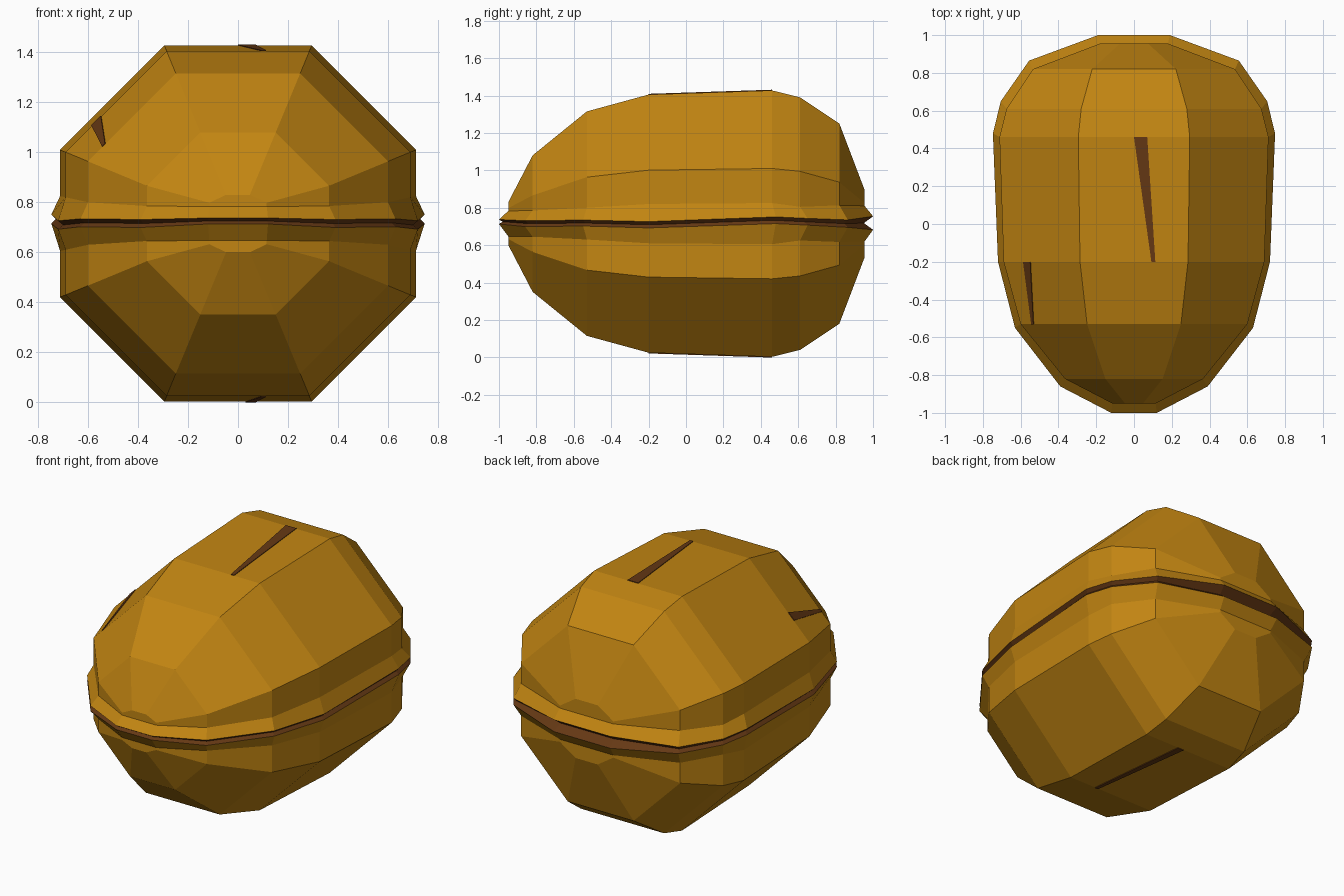
import bpy, bmesh
from mathutils import Vector

if "Cube" in bpy.data.objects:
    bpy.data.objects.remove(bpy.data.objects["Cube"])

def material(name, col):
    m = bpy.data.materials.new(name)
    m.diffuse_color = (*col, 1)
    m.use_nodes = True
    m.node_tree.nodes["Principled BSDF"].inputs["Base Color"].default_value = m.diffuse_color
    return m

SHELL = material("golden_brown_shell", (0.54, 0.235, 0.006))
DARK = material("dark_brown_crack", (0.13, 0.040, 0.007))
MID = 0.715   # seam height
K = 0.4142    # half side of an octagon / apothem

def add_object(name, bm, mats):
    bmesh.ops.recalc_face_normals(bm, faces=bm.faces)
    me = bpy.data.meshes.new(name)
    bm.to_mesh(me)
    bm.free()
    for m in mats:
        me.materials.append(m)
    ob = bpy.data.objects.new(name, me)
    bpy.context.collection.objects.link(ob)

# Sections along y: y, apothem, lip x, lip y, lip base half height, seam wave, gap, groove depth
SECTIONS = [
    (-0.95, 0.115, 0.12, -1.00, 0.068, 0.010, 0.012, 0.02),
    (-0.82, 0.365, 0.39, -0.86, 0.070, 0.000, 0.016, 0.02),
    (-0.53, 0.60, 0.63, -0.55, 0.085, 0.003, 0.016, 0.02),
    (-0.20, 0.69, 0.72, -0.20, 0.105, -0.006, 0.017, 0.02),
    (0.46, 0.712, 0.747, 0.48, 0.110, 0.018, 0.018, 0.02),
    (0.61, 0.675, 0.705, 0.65, 0.090, 0.010, 0.018, 0.02),
    (0.82, 0.535, 0.555, 0.865, 0.098, 0.000, 0.020, 0.02),
    (0.955, 0.18, 0.19, 1.00, 0.095, 0.003, 0.036, 0.05),
]

# Nut shell: octagonal loft along y with a flared lip and V groove at the seam
bm = bmesh.new()
columns = []
for y, a, lx, ly, base, wave, gap, depth in SECTIONS:
    out = Vector((lx - a, ly - y)).normalized() * depth
    corner = max(a * K, base + 0.015)
    half = [(a * K, y, a), (a, y, corner), (a, y, base),
            (lx, ly, wave + gap), (lx - out.x, ly - out.y, wave), (lx, ly, wave - gap),
            (a, y, -base), (a, y, -corner), (a * K, y, -a)]
    columns.append([[bm.verts.new((s * px, py, MID + pz)) for px, py, pz in half]
                    for s in (1, -1)])

def strip(c0, c1):
    for j in range(8):
        f = bm.faces.new((c0[j], c0[j + 1], c1[j + 1], c1[j]))
        f.material_index = 1 if j in (3, 4) else 0

for (r0, l0), (r1, l1) in zip(columns, columns[1:]):
    strip(r0, r1)
    strip(l0, l1)
    for j in (0, 8):                     # top and bottom panels
        bm.faces.new((r0[j], r1[j], l1[j], l0[j]))
for r, l in (columns[0], columns[-1]):   # front and back ends
    strip(r, l)
add_object("nut_shell", bm, [SHELL, DARK])

# Cracks: thin dark wedges lying on the shell panels
def crack(name, pts, normal):
    n = Vector(normal).normalized()
    bm = bmesh.new()
    lo = [bm.verts.new(Vector(p) - n * 0.004) for p in pts]
    hi = [bm.verts.new(Vector(p) + n * 0.004) for p in pts]
    bm.faces.new(lo)
    bm.faces.new(hi)
    for i in range(4):
        k = (i + 1) % 4
        bm.faces.new((lo[i], lo[k], hi[k], hi[i]))
    add_object(name, bm, [DARK])

for name, s, w in (("top_crack", 1, 0.0), ("bottom_crack", -1, 0.03)):
    z0, z1 = MID + s * 0.712, MID + s * 0.69
    crack(name, [(w, 0.46, z0), (0.07, 0.46, z0), (0.113, -0.2, z1), (0.092, -0.2, z1)], (0, 0, s))

def side_point(x, y, a):
    return (x, y, MID + 1.4142 * a + x)

crack("side_crack", [side_point(-0.585, -0.2, 0.69), side_point(-0.547, -0.2, 0.69),
                     side_point(-0.53, -0.53, 0.60), side_point(-0.542, -0.53, 0.60)],
      (-0.7, -0.27, 0.7))
